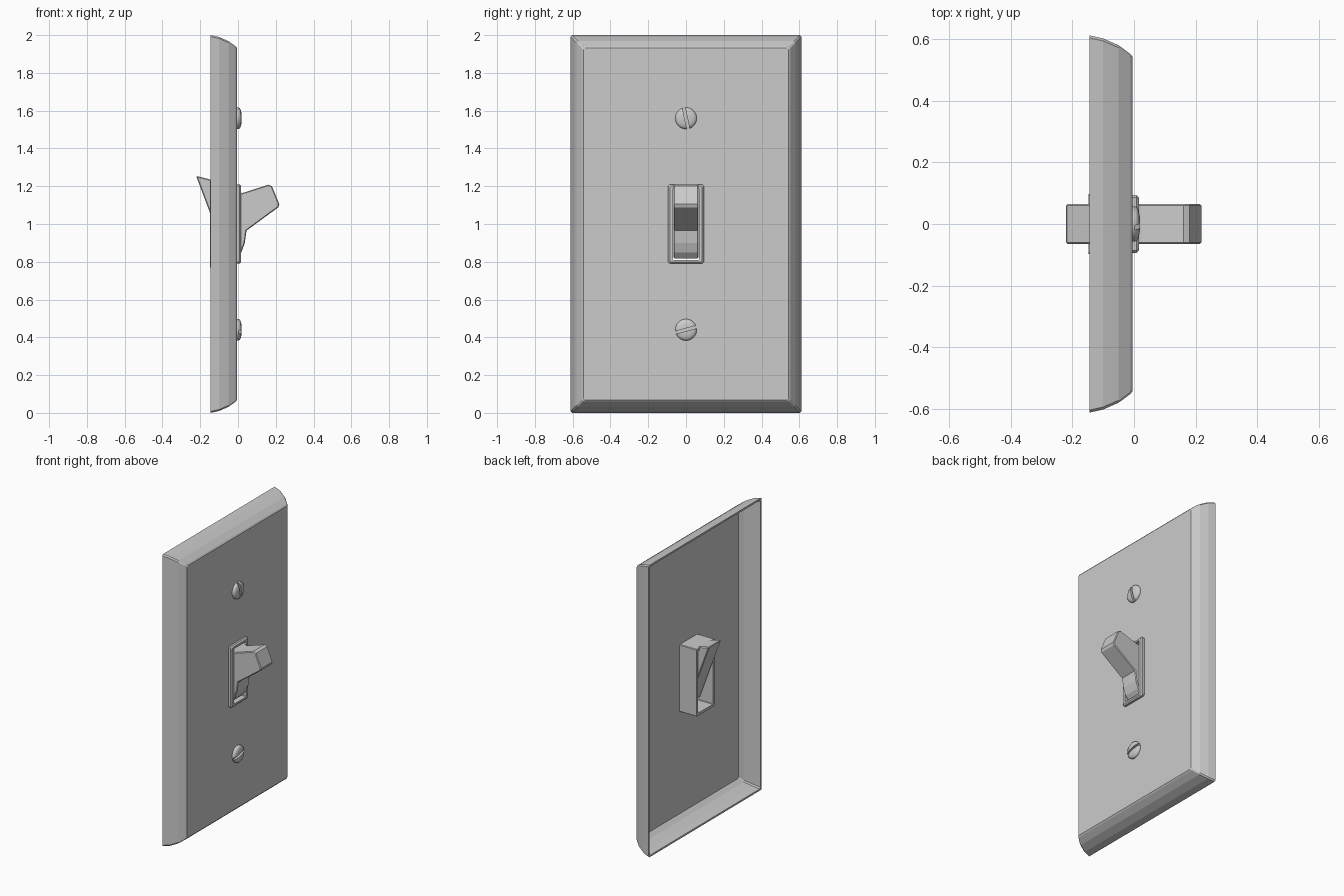
import bpy, bmesh, math
from mathutils import Matrix

if "Cube" in bpy.data.objects:
    bpy.data.objects.remove(bpy.data.objects["Cube"])


def finish(name, bm):
    bmesh.ops.recalc_face_normals(bm, faces=bm.faces)
    mesh = bpy.data.meshes.new(name)
    bm.to_mesh(mesh)
    bm.free()
    obj = bpy.data.objects.new(name, mesh)
    bpy.context.collection.objects.link(obj)
    return obj


def rect_loft(name, section):
    """Closed loft through (x, half width, half height, corner) rectangles around z = 1."""
    bm = bmesh.new()
    rings = []
    for x, hy, hz, c in section:
        pts = []
        for sy, sz in ((1, 1), (-1, 1), (-1, -1), (1, -1)):
            pair = [(x, sy * hy, 1 + sz * (hz - c)), (x, sy * (hy - c), 1 + sz * hz)]
            pts += pair if sy * sz > 0 else pair[::-1]
        rings.append([bm.verts.new(p) for p in pts])
    for a, b in zip(rings, rings[1:] + rings[:1]):
        for i in range(8):
            j = (i + 1) % 8
            bm.faces.new((a[i], a[j], b[j], b[i]))
    return finish(name, bm)


# Wall plate: curved rim, flat front with an opening, hollow back
rect_loft("wall_plate", [
    (-0.145, 0.612, 1.000, 0.008),
    (-0.100, 0.602, 0.990, 0.008),
    (-0.050, 0.580, 0.968, 0.008),
    (-0.012, 0.552, 0.940, 0.008),
    (-0.005, 0.543, 0.931, 0.008),
    (-0.005, 0.075, 0.200, 0.004),
    (-0.020, 0.075, 0.200, 0.004),
    (-0.020, 0.540, 0.928, 0.008),
    (-0.050, 0.564, 0.952, 0.008),
    (-0.100, 0.588, 0.976, 0.008),
    (-0.145, 0.600, 0.988, 0.008)])

# Collar around the toggle, with its deeper housing behind the plate
rect_loft("toggle_collar", [
    (-0.147, 0.097, 0.230, 0.004),
    (-0.016, 0.097, 0.230, 0.004),
    (-0.016, 0.094, 0.210, 0.008),
    (0.008, 0.094, 0.210, 0.008),
    (0.016, 0.086, 0.202, 0.008),
    (0.016, 0.068, 0.190, 0.003),
    (-0.020, 0.068, 0.190, 0.003),
    (-0.020, 0.082, 0.212, 0.003),
    (-0.147, 0.082, 0.212, 0.003)])

# Toggle lever: side profile extruded across y
profile = [(-0.222, 1.255), (-0.145, 1.235), (-0.02, 1.19), (0.02, 1.163),
           (0.160, 1.208), (0.180, 1.200), (0.219, 1.105), (0.213, 1.088),
           (0.045, 0.965), (0.036, 0.900), (0.018, 0.850), (-0.010, 0.818),
           (-0.060, 0.818), (-0.145, 1.050)]
bm = bmesh.new()
face = bm.faces.new([bm.verts.new((x, -0.065, z)) for x, z in profile])
side = bmesh.ops.extrude_face_region(bm, geom=[face])["geom"]
bmesh.ops.translate(bm, vec=(0, 0.13, 0),
                    verts=[v for v in side if isinstance(v, bmesh.types.BMVert)])
toggle = finish("toggle_lever", bm)
bevel = toggle.modifiers.new("soft_edges", "BEVEL")
bevel.width, bevel.segments, bevel.angle_limit = 0.005, 1, math.radians(50)


# Slotted screws with domed heads
def screw(name, z, angle):
    bm = bmesh.new()
    n = 32
    rings = [[bm.verts.new((x, r * math.cos(math.tau * i / n), z + r * math.sin(math.tau * i / n)))
              for i in range(n)]
             for x, r in ((-0.012, 0.057), (0.003, 0.057), (0.010, 0.053), (0.015, 0.044), (0.019, 0.025))]
    for a, b in zip(rings, rings[1:]):
        for i in range(n):
            bm.faces.new((a[i], a[i - 1], b[i - 1], b[i]))
    bm.faces.new(rings[0])
    bm.faces.new(rings[-1])
    head = finish(name, bm)

    bm = bmesh.new()
    bmesh.ops.create_cube(bm, size=1, matrix=Matrix.Translation((0.02, 0, z))
                          @ Matrix.Rotation(math.radians(angle), 4, "X")
                          @ Matrix.Diagonal((0.036, 0.2, 0.015, 1)))
    cutter = finish(name + "_slot_cutter", bm)
    cut = head.modifiers.new("slot", "BOOLEAN")
    cut.operation, cut.solver, cut.object = "DIFFERENCE", "EXACT", cutter
    bpy.ops.object.select_all(action="DESELECT")
    bpy.context.view_layer.objects.active = head
    head.select_set(True)
    bpy.ops.object.modifier_apply(modifier=cut.name)
    bpy.data.objects.remove(cutter)
    bpy.ops.object.shade_smooth_by_angle(angle=math.radians(35))


screw("upper_screw", 1.56, 102)
screw("lower_screw", 0.44, 15)
